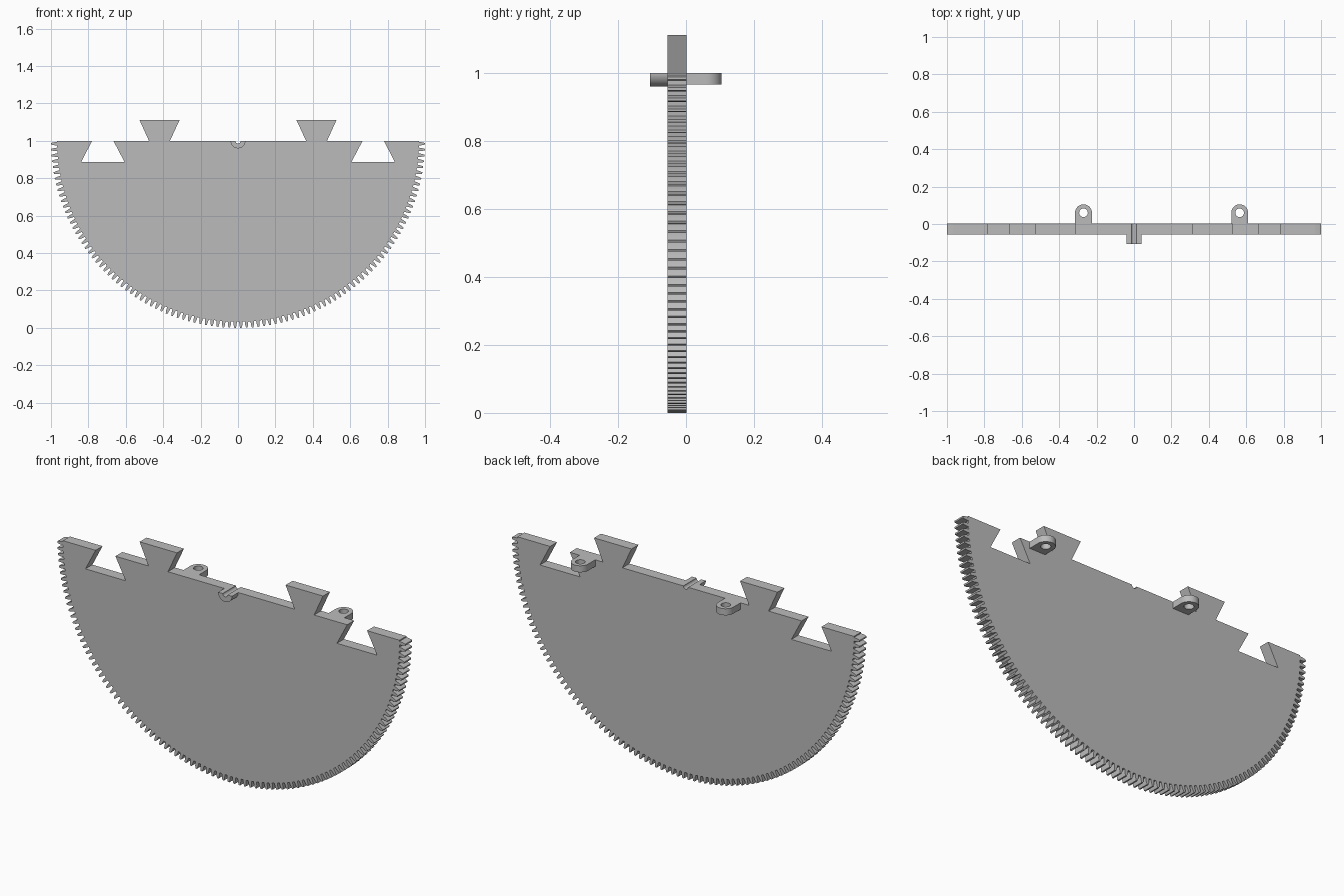
import bpy, bmesh
from math import cos, sin, pi, radians

cube = bpy.data.objects.get("Cube")
if cube:
    bpy.data.objects.remove(cube)

grey = bpy.data.materials.new("plain_grey")
grey.use_nodes = True
colour = (0.5, 0.5, 0.5, 1)
grey.diffuse_color = colour
grey.node_tree.nodes["Principled BSDF"].inputs["Base Color"].default_value = colour


def arc(cx, cy, r, start, end, steps):
    return [(cx + r * cos(start + (end - start) * i / steps),
             cy + r * sin(start + (end - start) * i / steps)) for i in range(steps + 1)]


def prism(name, loops, depth, location, upright=False):
    """Extrude closed outlines; inner outlines become holes."""
    curve = bpy.data.curves.new(name, 'CURVE')
    curve.dimensions = '2D'
    curve.fill_mode = 'BOTH'
    curve.extrude = depth / 2
    for loop in loops:
        spline = curve.splines.new('POLY')
        spline.points.add(len(loop) - 1)
        for point, (x, y) in zip(spline.points, loop):
            point.co = (x, y, 0, 1)
        spline.use_cyclic_u = True
    helper = bpy.data.objects.new(name + "_outline", curve)
    bpy.context.collection.objects.link(helper)
    bpy.context.view_layer.update()
    graph = bpy.context.evaluated_depsgraph_get()
    mesh = bpy.data.meshes.new_from_object(helper.evaluated_get(graph))
    bpy.data.objects.remove(helper)
    bm = bmesh.new()
    bm.from_mesh(mesh)
    bmesh.ops.remove_doubles(bm, verts=bm.verts, dist=1e-5)
    bmesh.ops.recalc_face_normals(bm, faces=bm.faces)
    bm.to_mesh(mesh)
    bm.free()
    mesh.materials.clear()
    mesh.materials.append(grey)
    part = bpy.data.objects.new(name, mesh)
    part.location = location
    if upright:
        part.rotation_euler.x = pi / 2
    bpy.context.collection.objects.link(part)
    bpy.ops.object.select_all(action='DESELECT')
    part.select_set(True)
    bpy.context.view_layer.objects.active = part
    bpy.ops.object.shade_smooth_by_angle(angle=radians(20))
    return part


# Toothed half disc, with dovetails, sockets and a centre groove along its top
TEETH, ROOT, TIP = 100, 0.967, 1.0
pitch = pi / TEETH
rim = [(-ROOT, 0)]
for i in range(TEETH):
    middle = pi + (i + 0.5) * pitch
    for radius, offset in ((ROOT, -0.31), (0.985, -0.25), (TIP, -0.13),
                           (TIP, 0.13), (0.985, 0.25), (ROOT, 0.31)):
        a = middle + offset * pitch
        rim.append((radius * cos(a), radius * sin(a)))
rim.append((ROOT, 0))

socket = [(0.78, 0), (0.838, -0.112), (0.607, -0.112), (0.666, 0)]
dovetail = [(0.476, 0), (0.527, 0.112), (0.312, 0.112), (0.364, 0)]
right_top = socket + dovetail
left_top = [(-x, z) for x, z in reversed(right_top)]
groove = arc(0, 0, 0.014, 0, -pi, 8)
prism("gear_plate", [rim + right_top + groove + left_top], 0.057,
      (0, -0.0265, 1), upright=True)

# Grooved half-round boss on the front
boss = arc(0, 0, 0.04, -pi, 0, 24) + groove
prism("centre_boss", [boss], 0.052, (0, -0.08, 1), upright=True)

# Pierced mounting lugs on the back
for name, x in (("right_lug", -0.27), ("left_lug", 0.565)):
    outline = [(-0.045, -0.066), (0.045, -0.066)] + arc(0, 0, 0.045, 0, pi, 24)
    hole = arc(0, 0, 0.023, 0, 2 * pi, 32)[:-1]
    prism(name, [outline, hole], 0.034, (x, 0.06, 0.983))
